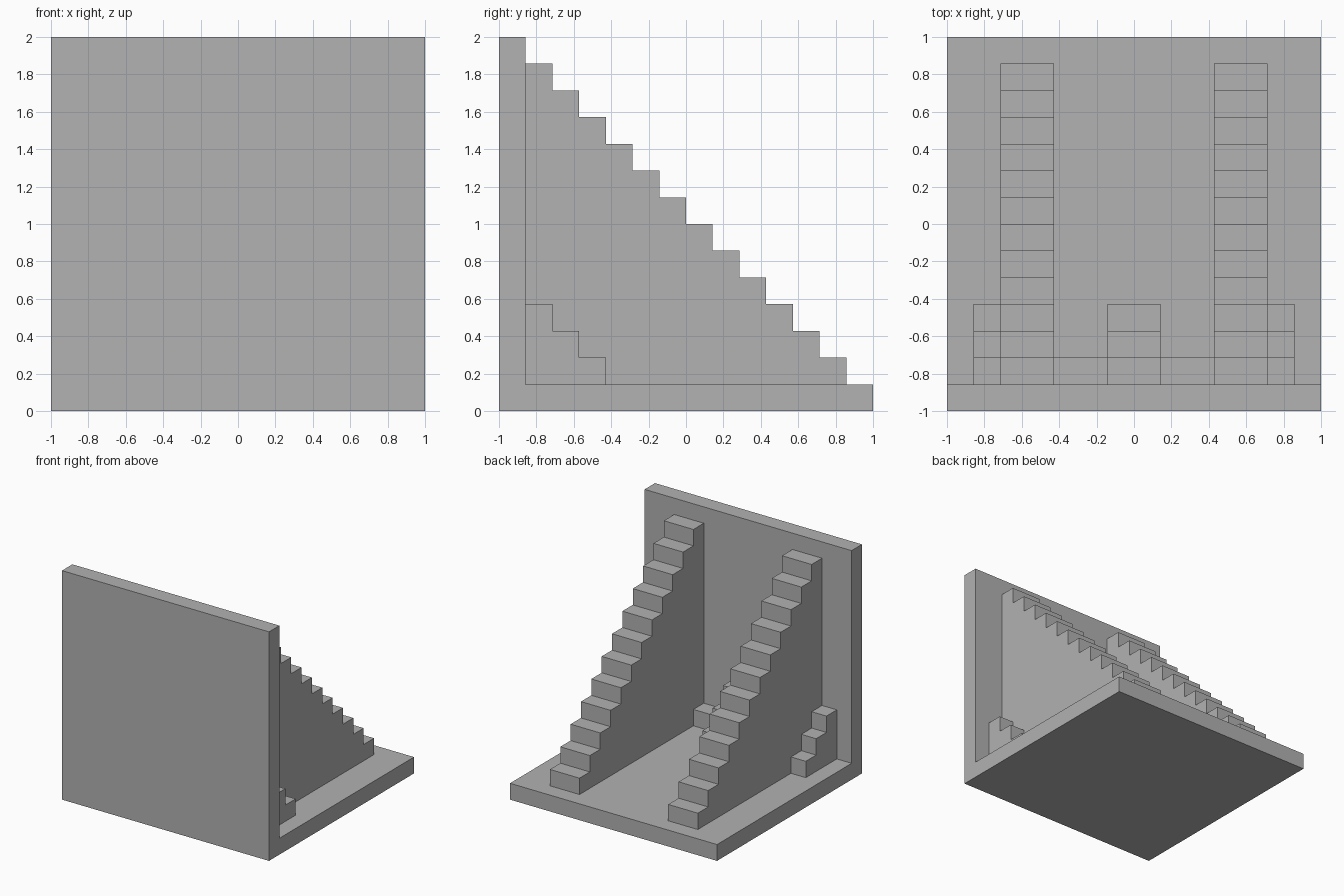
import bpy
import bmesh

cube = bpy.data.objects.get("Cube")
if cube:
    bpy.data.objects.remove(cube, do_unlink=True)

U = 2 / 14          # one step of the grid the model is built on
FLOOR = -1 + U      # inner face of the wall (y)

# Single plain grey
grey = bpy.data.materials.new("plain grey")
grey.use_nodes = True
colour = (0.445, 0.445, 0.445, 1)
grey.diffuse_color = colour
grey.node_tree.nodes["Principled BSDF"].inputs["Base Color"].default_value = colour


def extrude_profile(name, profile, x0, x1):
    """Extrude a closed (y, z) outline along x."""
    bm = bmesh.new()
    face = bm.faces.new([bm.verts.new((x0, y, z)) for y, z in profile])
    moved = bmesh.ops.extrude_face_region(bm, geom=[face])["geom"]
    verts = [v for v in moved if isinstance(v, bmesh.types.BMVert)]
    bmesh.ops.translate(bm, verts=verts, vec=(x1 - x0, 0, 0))
    bmesh.ops.recalc_face_normals(bm, faces=bm.faces)
    mesh = bpy.data.meshes.new(name)
    bm.to_mesh(mesh)
    bm.free()
    mesh.materials.append(grey)
    obj = bpy.data.objects.new(name, mesh)
    bpy.context.collection.objects.link(obj)
    return obj


def stairs(name, steps, x0, x1):
    """Flight descending from the wall to the base; x in grid steps."""
    outline = [(FLOOR, U)]
    for i in range(steps):
        z = U * (1 + steps - i)
        outline += [(FLOOR + i * U, z), (FLOOR + (i + 1) * U, z)]
    outline.append((FLOOR + steps * U, U))
    return extrude_profile(name, outline, x0 * U, x1 * U)


# Base slab and upright wall as one L-shaped bracket
extrude_profile("base_and_wall", [(-1, 0), (1, 0), (1, U), (FLOOR, U),
                                  (FLOOR, 2), (-1, 2)], -1, 1)

# Central small flight
stairs("centre_steps", 3, -1, 1)

# Mirrored flights and the low ledge that joins them along the wall
for side, s in (("left", 1), ("right", -1)):
    stairs(side + "_tall_stairs", 12, *sorted((3 * s, 5 * s)))
    stairs(side + "_outer_steps", 3, *sorted((5 * s, 6 * s)))
    stairs(side + "_ledge", 1, *sorted((1 * s, 3 * s)))
